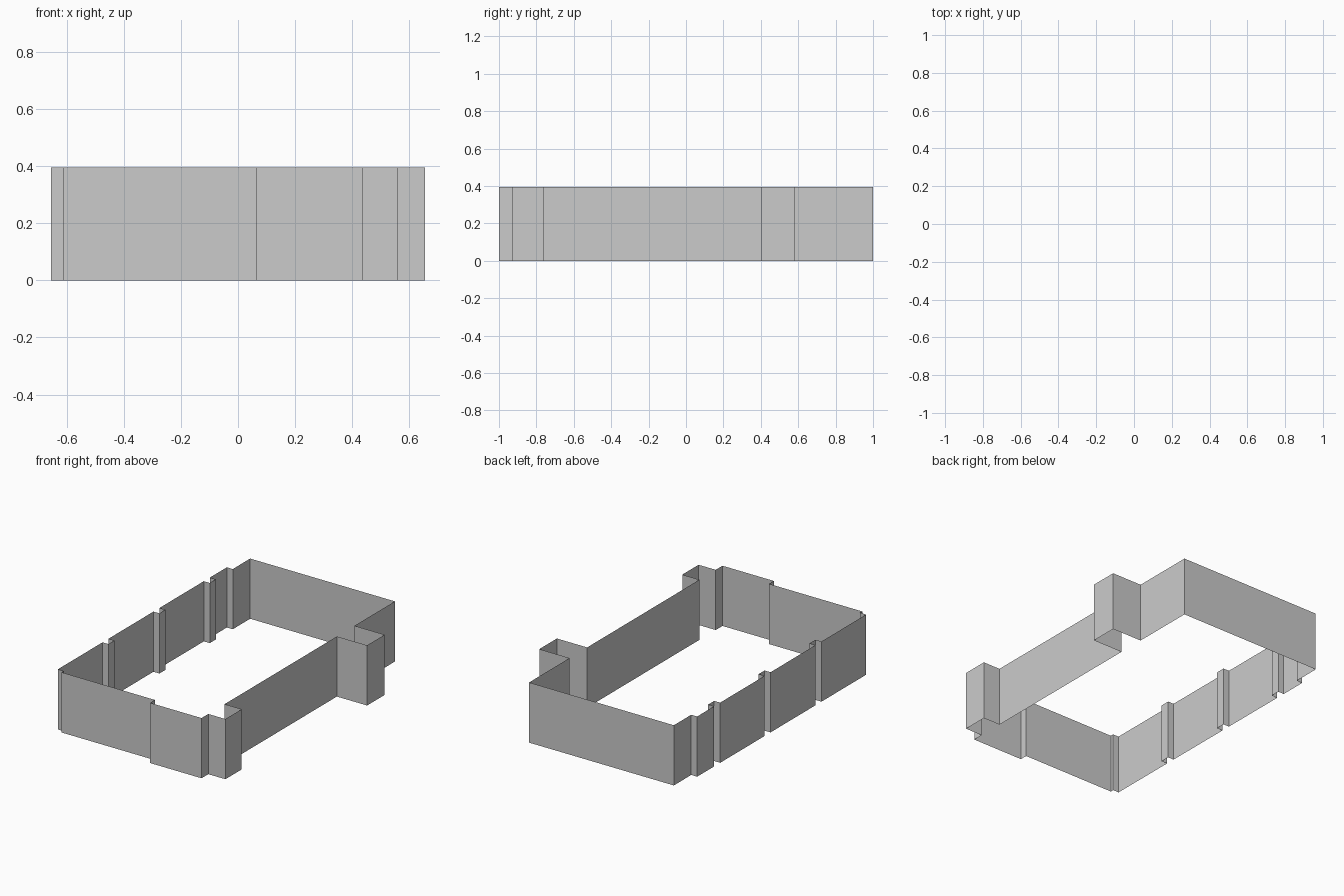
import bpy
import bmesh

if "Cube" in bpy.data.objects:
    bpy.data.objects.remove(bpy.data.objects["Cube"])

HEIGHT = 0.394
LEFT, NICHE = -0.655, -0.612      # outer left face and recessed left face
RIGHT, FRONT, BACK = 0.436, -0.95, 1.0


def wall(name, path):
    """Extrude an open plan path (anticlockwise) into an upright sheet wall."""
    bm = bmesh.new()
    verts = [bm.verts.new((x, y, 0)) for x, y in path]
    edges = [bm.edges.new(pair) for pair in zip(verts, verts[1:])]
    new = bmesh.ops.extrude_edge_only(bm, edges=edges)["geom"]
    up = [g for g in new if isinstance(g, bmesh.types.BMVert)]
    bmesh.ops.translate(bm, verts=up, vec=(0, 0, HEIGHT))
    # make each face look outward (to the right of the path direction)
    for f, a, b in zip(list(bm.faces), path, path[1:]):
        f.normal_update()
        mid = f.calc_center_median()
        dx, dy = b[0] - a[0], b[1] - a[1]
        if f.normal.x * dy - f.normal.y * dx < 0:
            f.normal_flip()
    mesh = bpy.data.meshes.new(name)
    bm.to_mesh(mesh)
    bm.free()
    obj = bpy.data.objects.new(name, mesh)
    bpy.context.collection.objects.link(obj)
    return obj


# Front wall: stepped, with a bay projecting forward on the right half
wall("front_wall", [(LEFT, -0.928), (NICHE, -0.928), (NICHE, FRONT),
                    (0.064, FRONT), (0.064, -1), (RIGHT, -1), (RIGHT, -0.93)])

# Right wall: small front bay, long straight run, deeper rear bay
wall("right_wall", [(RIGHT, -0.93), (0.56, -0.93), (0.56, -0.761),
                    (RIGHT, -0.761), (RIGHT, 0.4), (0.655, 0.4),
                    (0.655, 0.582), (RIGHT, 0.582), (RIGHT, BACK)])

# Back wall: one plain sheet
wall("back_wall", [(RIGHT, BACK), (NICHE, BACK)])

# Left wall: recessed rear end, then three narrow niches
left = [(NICHE, BACK), (NICHE, 0.82), (LEFT, 0.82)]
for y in (0.644, 0.123, -0.404):
    left += [(LEFT, y), (NICHE, y), (NICHE, y - 0.062), (LEFT, y - 0.062)]
left.append((LEFT, -0.928))
wall("left_wall", left)
